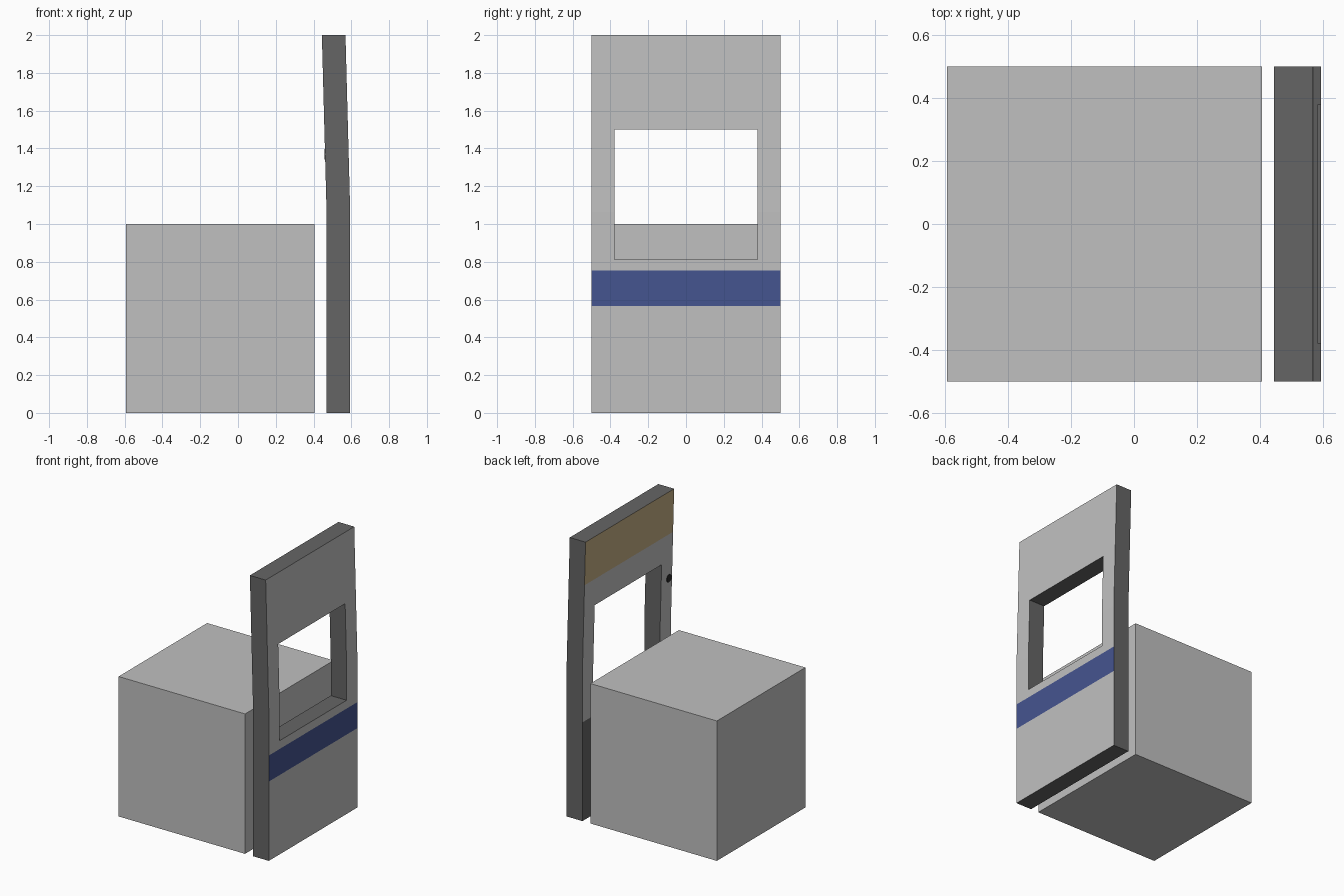
import bpy, bmesh, math
from mathutils import Matrix

cube = bpy.data.objects.get("Cube")
if cube:
    bpy.data.objects.remove(cube, do_unlink=True)


def material(name, rgb):
    m = bpy.data.materials.new(name)
    m.use_nodes = True
    m.diffuse_color = (*rgb, 1)
    m.node_tree.nodes["Principled BSDF"].inputs["Base Color"].default_value = (*rgb, 1)
    return m


LIGHT = material("light grey", (0.53, 0.53, 0.53))
DARK = material("dark grey", (0.13, 0.13, 0.13))
BLUE = material("blue stripe", (0.06, 0.09, 0.28))
TAN = material("tan panel", (0.55, 0.42, 0.23))
BLACK = material("black button", (0.02, 0.02, 0.02))


def add_object(name, bm, mats):
    bmesh.ops.recalc_face_normals(bm, faces=bm.faces[:])
    me = bpy.data.meshes.new(name)
    bm.to_mesh(me)
    bm.free()
    for m in mats:
        me.materials.append(m)
    ob = bpy.data.objects.new(name, me)
    bpy.context.collection.objects.link(ob)
    return ob


# Wall dimensions: upright below the bend, leaning inward above it
OUTER_X, THICK, LEAN, BEND, TOP = 0.594, 0.125, 0.025, 1.0625, 2.0
WINDOW_Y, SILL, HEAD = 0.378, 0.8125, 1.5
STRIPE = (0.567, 0.753)
DADO, TRIM = 0.705, 1.69


def outer_x(z):
    return OUTER_X - LEAN * max(0, z - BEND) / (TOP - BEND)


# Solid block
bm = bmesh.new()
bmesh.ops.create_cube(bm, size=1, matrix=Matrix.Translation((-0.094, 0, 0.5)))
add_object("block", bm, [LIGHT])

# Wall panel: outer sheet with a window gap, extruded inward
ys = [-0.5, -WINDOW_Y, WINDOW_Y, 0.5]
zs = [0, STRIPE[0], DADO, STRIPE[1], SILL, BEND, HEAD, TRIM, TOP]
bm = bmesh.new()
grid = [[bm.verts.new((outer_x(z), y, z)) for y in ys] for z in zs]
for i in range(len(zs) - 1):
    for j in range(len(ys) - 1):
        if j == 1 and SILL <= zs[i] < HEAD:
            continue
        bm.faces.new((grid[i][j], grid[i][j + 1], grid[i + 1][j + 1], grid[i + 1][j]))
extruded = bmesh.ops.extrude_face_region(bm, geom=bm.faces[:], use_keep_orig=True)
moved = [g for g in extruded["geom"] if isinstance(g, bmesh.types.BMVert)]
bmesh.ops.translate(bm, verts=moved, vec=(-THICK, 0, 0))
bmesh.ops.recalc_face_normals(bm, faces=bm.faces[:])

# Colours by direction and height: light, dark, blue, tan
for f in bm.faces:
    z = f.calc_center_median().z
    if f.normal.x > 0.5:
        f.material_index = 2 if STRIPE[0] < z < STRIPE[1] else 0
    elif f.normal.x < -0.5:
        f.material_index = 1 if z < DADO else 3 if z > TRIM else 0
    else:
        f.material_index = 1
add_object("window_wall", bm, [LIGHT, DARK, BLUE, TAN])

# Small round button plate on the inner face
bm = bmesh.new()
z = 1.37
place = Matrix.Translation((outer_x(z) - THICK, -0.465, z)) @ Matrix.Rotation(math.pi / 2, 4, "Y")
bmesh.ops.create_cone(bm, cap_ends=True, segments=12, radius1=0.028, radius2=0.028,
                      depth=0.006, matrix=place)
add_object("button", bm, [BLACK])
